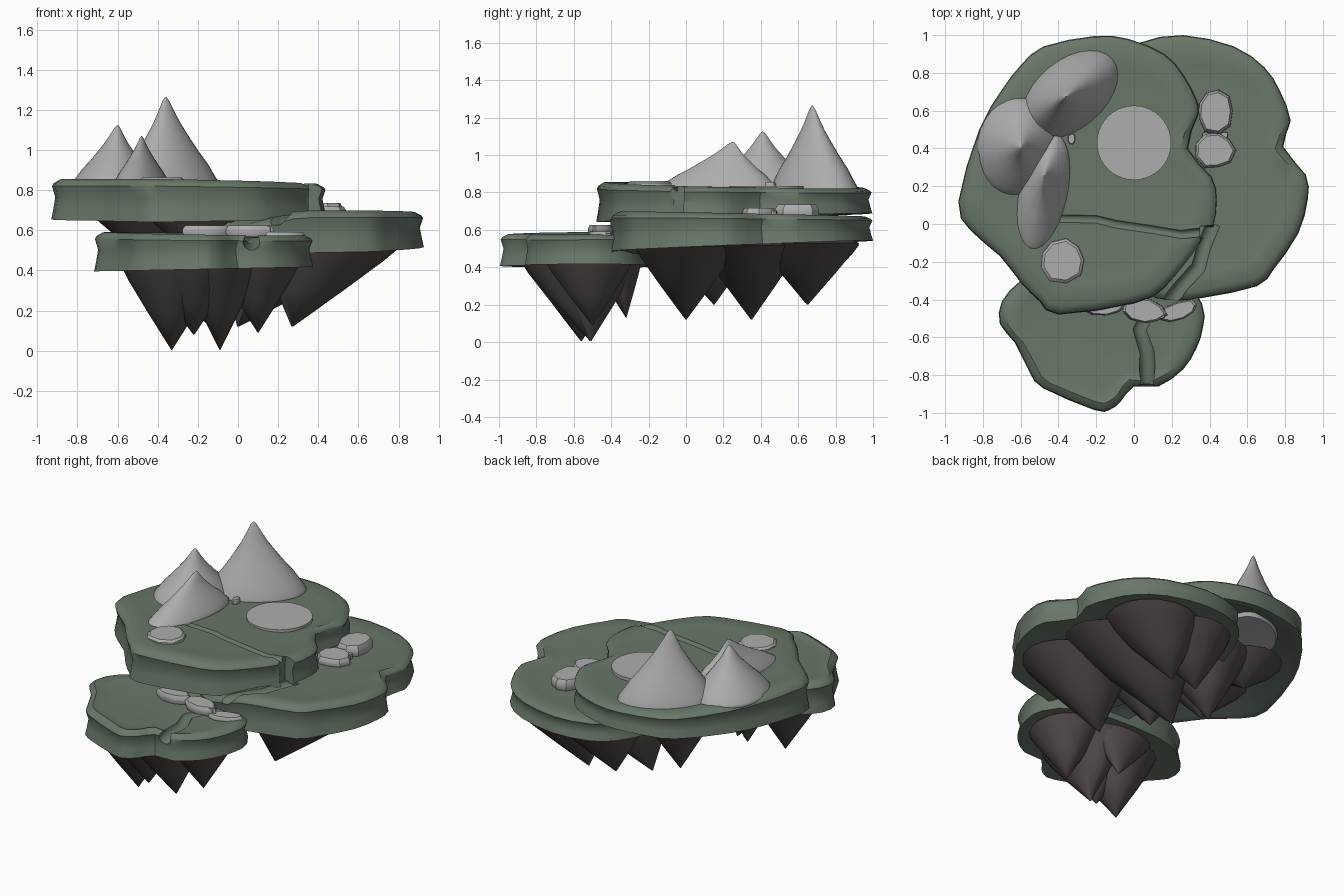
import bpy, bmesh, math, random
from mathutils import Vector

if "Cube" in bpy.data.objects:
    bpy.data.objects.remove(bpy.data.objects["Cube"])
random.seed(4)


def material(name, rgb):
    m = bpy.data.materials.new(name)
    m.diffuse_color = (*rgb, 1)
    m.use_nodes = True
    m.node_tree.nodes["Principled BSDF"].inputs["Base Color"].default_value = m.diffuse_color
    return m


GRASS = material("grass", (0.14, 0.185, 0.14))
ROCK = material("dark_rock", (0.085, 0.068, 0.068))
STONE = material("grey_stone", (0.42, 0.42, 0.42))


def smooth(ob, angle):
    bpy.ops.object.select_all(action='DESELECT')
    ob.select_set(True)
    bpy.context.view_layer.objects.active = ob
    bpy.ops.object.shade_smooth_by_angle(angle=math.radians(angle))


def finish(name, bm, mat=None, angle=40):
    bmesh.ops.recalc_face_normals(bm, faces=bm.faces)
    me = bpy.data.meshes.new(name)
    bm.to_mesh(me)
    bm.free()
    ob = bpy.data.objects.new(name, me)
    bpy.context.collection.objects.link(ob)
    if mat:
        me.materials.append(mat)
    smooth(ob, angle)
    return ob


def loft(bm, rings):
    """Skin a list of closed rings of points and cap both ends."""
    vs = [[bm.verts.new(p) for p in r] for r in rings]
    n = len(vs[0])
    for a, b in zip(vs, vs[1:]):
        for i in range(n):
            j = (i + 1) % n
            bm.faces.new((a[i], a[j], b[j], b[i]))
    bm.faces.new(vs[0][::-1])
    bm.faces.new(vs[-1])


def spline(pts, steps=2):
    """Closed Catmull-Rom through outline points."""
    n, out = len(pts), []
    P = [Vector(p) for p in pts]
    for i in range(n):
        a, b, c, d = (P[(i + k) % n] for k in (-1, 0, 1, 2))
        for s in range(steps):
            t = s / steps
            out.append(0.5 * (2 * b + (c - a) * t + (2 * a - 5 * b + 4 * c - d) * t * t
                              + (3 * b - a - 3 * c + d) * t ** 3))
    return out


def clamp(v):
    return max(0, min(1, v))


def plate(name, pts, top, bottom, hollow=.005, droop=0):
    """Grass slab; top and bottom are (z, slope_x, slope_y); droop lowers the front left tongue."""
    o = spline(pts)
    c = sum(o, Vector((0, 0))) / len(o)
    rings = []
    # (inset, height fraction, offset)
    for ins, f, dz in ((.16, 0, hollow), (.05, 0, .004), (0, 0, 0), (.012, .3, 0), (.02, .55, 0),
                       (.004, .83, 0), (.012, .9, 0), (.045, 1, 0), (.2, 1, -.009), (.32, 1, -.013)):
        ring = []
        for p in o:
            d = p - c
            q = c + d * (1 - ins / d.length) if ins < .1 else c + d * (1 - ins)
            zt = top[0] + top[1] * q.x + top[2] * q.y
            zb = bottom[0] + bottom[1] * q.x + bottom[2] * q.y
            low = droop * clamp((-.15 - q.y) / .15) * clamp((.3 - q.x) / .3)
            ring.append((q.x, q.y, zb + (zt - zb) * f + dz - low))
        rings.append(ring)
    bm = bmesh.new()
    loft(bm, rings)
    return finish(name, bm, GRASS)


def carve(ob, path, r, rz=None):
    """Cut a round channel along a path of 3D points."""
    bm = bmesh.new()
    P = [Vector(p) for p in path]
    rings = []
    for i, p in enumerate(P):
        t = P[min(i + 1, len(P) - 1)] - P[max(i - 1, 0)]
        side = Vector((-t.y, t.x, 0)).normalized()
        rings.append([p + side * r * math.cos(k * math.tau / 10)
                      + Vector((0, 0, (rz or r) * math.sin(k * math.tau / 10))) for k in range(10)])
    loft(bm, rings)
    cutter = finish("channel_cutter", bm)
    cutter.hide_render = True
    m = ob.modifiers.new("channel", 'BOOLEAN')
    m.operation, m.object, m.solver = 'DIFFERENCE', cutter, 'EXACT'
    bpy.ops.object.select_all(action='DESELECT')
    ob.select_set(True)
    bpy.context.view_layer.objects.active = ob
    bpy.ops.object.modifier_move_to_index(modifier=m.name, index=0)
    bpy.ops.object.modifier_apply(modifier=m.name)
    bpy.data.objects.remove(cutter)


def cone(name, base, radii, tip, profile, turn=0, mat=None, sides=28):
    """Pointed mass on an elliptical base; profile is (radius, height) fractions."""
    b, t, a = Vector(base), Vector(tip), math.radians(turn)
    rings = []
    for r, h in profile:
        c = b.lerp(t, h)
        ring = []
        for k in range(sides):
            th = k * math.tau / sides
            x, y = radii[0] * r * math.cos(th), radii[1] * r * math.sin(th)
            ring.append((c.x + x * math.cos(a) - y * math.sin(a),
                         c.y + x * math.sin(a) + y * math.cos(a), c.z))
        rings.append(ring)
    bm = bmesh.new()
    loft(bm, rings)
    return finish(name, bm, mat, 60)


# Three grass plates
upper = plate("upper_plate", [
    (-.93, .12), (-.82, .5), (-.7, .71), (-.6, .84), (-.48, .94), (-.21, .995), (-.03, .98),
    (.16, .9), (.26, .79), (.33, .66), (.34, .58), (.285, .4), (.41, .25), (.44, .13), (.42, -.02),
    (.36, -.08), (.32, -.15), (.16, -.34), (0, -.42), (-.4, -.48), (-.5, -.41), (-.6, -.31),
    (-.71, -.17), (-.87, -.03)], (.84, -.018, -.02), (.66, .01, .03), .04)
middle = plate("middle_plate", [
    (.03, .96), (.26, 1.0), (.53, .94), (.69, .83), (.77, .71), (.83, .545), (.79, .41), (.91, .26),
    (.92, .13), (.87, -.05), (.74, -.24), (.65, -.33), (.37, -.39), (.2, -.41), (.03, -.36),
    (-.15, -.2), (-.25, .2), (-.2, .6), (-.1, .85)], (.69, .005, -.02), (.5, .01, .04), .005, .08)
lower = plate("lower_plate", [
    (-.6, -.3), (-.7, -.41), (-.71, -.53), (-.63, -.63), (-.55, -.79), (-.48, -.87), (-.21, -.985),
    (-.13, -.985), (-.07, -.94), (0, -.86), (.13, -.86), (.26, -.77), (.33, -.66), (.365, -.55),
    (.36, -.42), (.2, -.25), (-.2, -.2), (-.45, -.22)], (.585, -.015, .01), (.41, .02, 0))

# Stream channels
carve(upper, [(-.44, .03, .847), (-.2, .025, .842), (-.1, 0, .839), (.1, -.03, .836), (.25, -.055, .835),
              (.35, -.045, .83)], .024)
carve(upper, [(.35, -.045, .82), (.5, -.045, .82)], .036, .3)
carve(middle, [(.42, .0, .69), (.37, -.12, .69), (.34, -.23, .69), (.25, -.33, .68), (.14, -.47, .65)], .04)
carve(lower, [(.08, -.46, .59), (.03, -.56, .585), (.07, -.68, .575), (.07, -.82, .55), (.06, -.93, .52)], .042)
for p in (upper, middle, lower):
    smooth(p, 40)

# Dark hanging rocks: base x, y, z, radii x, y, then tip x, y, z
SPIKE = ((.8, -.05), (1, 0), (.87, .16), (.5, .53), (.01, 1))
for i, (bx, by, bz, rx, ry, tx, ty, tz) in enumerate([
        (-.33, -.59, .42, .25, .28, -.33, -.56, .005), (-.09, -.57, .42, .2, .31, -.09, -.51, .005),
        (-.23, -.62, .42, .23, .26, -.22, -.61, .08), (.10, -.52, .42, .2, .23, .10, -.5, .09),
        (-.2, -.37, .42, .22, .13, -.15, -.32, .13),
        (.46, .0, .51, .34, .28, .27, .0, .12), (.34, .34, .52, .42, .28, .0, .35, .12),
        (.15, .66, .52, .26, .27, .06, .64, .21), (.41, .66, .53, .29, .27, .25, .65, .2),
        (.0, .12, .52, .24, .25, .0, .15, .2), (-.2, .38, .66, .28, .28, -.24, .4, .22),
        (-.5, .42, .68, .22, .24, -.5, .42, .52), (-.48, .1, .68, .25, .24, -.42, .12, .42),
        (-.2, -.12, .67, .25, .2, -.15, -.1, .4)]):
    cone(f"hanging_rock_{i}", (bx, by, bz), (rx, ry), (tx, ty, tz), SPIKE, 0, ROCK, 18)

# Mountains
PEAK = ((.8, -.3), (1.02, -.05), (1, 0), (.9, .1), (.78, .23), (.6, .38), (.41, .56), (.27, .7),
        (.17, .82), (.07, .95), (.01, 1))
cone("tall_mountain", (-.34, .685, .83), (.29, .18), (-.36, .675, 1.265), PEAK, 40, STONE)
cone("left_mountain", (-.62, .41, .84), (.205, .255), (-.6, .41, 1.125), PEAK, -8, STONE)
cone("front_mountain", (-.48, .17, .84), (.125, .31), (-.48, .25, 1.07), PEAK, -12, STONE)

# Pond
cone("pond", (0, .43, .815), (.197, .197), (0, .43, .836), ((1, 0), (1, 1)), 0, STONE, 40)


# Flat stones and pebbles
def stone(name, x, y, z, rx, ry, h, turn):
    n, a = 9, math.radians(turn)
    jit = [random.uniform(.88, 1.1) for _ in range(n)]
    rings = []
    for s, f in ((.9, 0), (1, .35), (.98, .7), (.86, 1)):
        ring = []
        for k, j in enumerate(jit):
            u, v = rx * s * j * math.cos(k * math.tau / n), ry * s * j * math.sin(k * math.tau / n)
            ring.append((x + u * math.cos(a) - v * math.sin(a), y + u * math.sin(a) + v * math.cos(a), z + h * f))
        rings.append(ring)
    bm = bmesh.new()
    loft(bm, rings)
    finish(name, bm, STONE, 35)


for i, s in enumerate([
        (-.38, -.19, .82, .125, .12, .042, 0), (.43, .6, .66, .1, .12, .075, 0),
        (.43, .39, .66, .105, .1, .058, 0), (-.16, -.43, .57, .115, .055, .055, 0),
        (.05, -.46, .57, .12, .065, .055, -10), (.23, -.46, .55, .115, .05, .042, 18),
        (.38, .47, .67, .02, .02, .03, 0), (.43, .48, .67, .022, .022, .03, 0),
        (.48, .47, .67, .02, .02, .03, 0), (-.33, .45, .82, .02, .03, .035, 0),
        (.14, -.48, .58, .025, .025, .04, 0)]):
    stone(f"flat_stone_{i}", *s)
